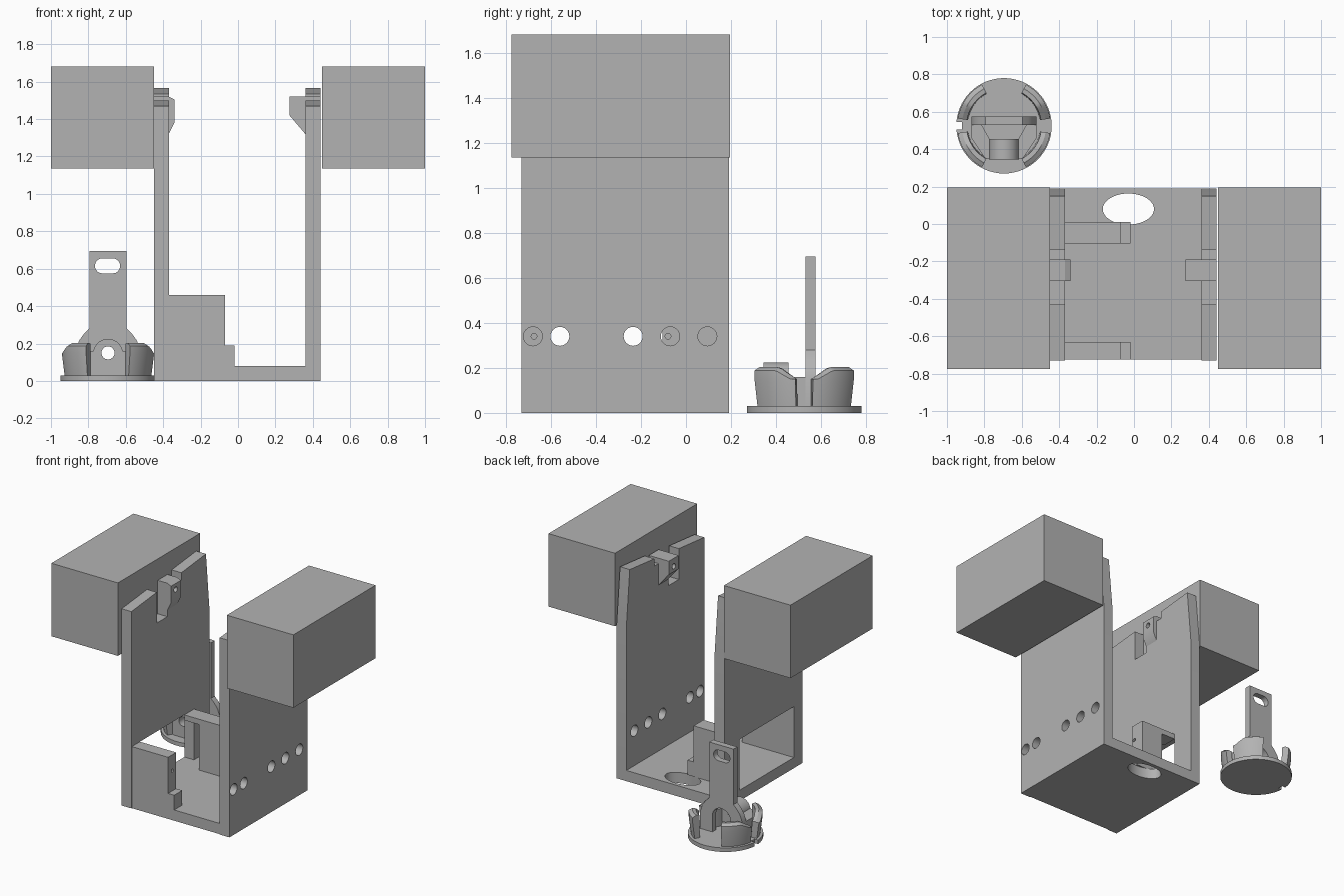
import bpy, bmesh, math
from mathutils import Vector

if "Cube" in bpy.data.objects:
    bpy.data.objects.remove(bpy.data.objects["Cube"])

grey = bpy.data.materials.new("plain_grey")
grey.diffuse_color = (0.45, 0.45, 0.45, 1)
grey.use_nodes = True
grey.node_tree.nodes["Principled BSDF"].inputs["Base Color"].default_value = grey.diffuse_color


def finish(name, bm):
    bmesh.ops.recalc_face_normals(bm, faces=bm.faces)
    me = bpy.data.meshes.new(name)
    bm.to_mesh(me)
    bm.free()
    me.materials.append(grey)
    ob = bpy.data.objects.new(name, me)
    bpy.context.collection.objects.link(ob)
    return ob


def prism(name, pts, axis, lo, hi):
    """Extrude a 2D outline along an axis; outline uses the other two axes in order."""
    place = {'x': lambda a, b, t: (t, a, b), 'y': lambda a, b, t: (a, t, b),
             'z': lambda a, b, t: (a, b, t)}[axis]
    bm = bmesh.new()
    face = bm.faces.new([bm.verts.new(place(a, b, lo)) for a, b in pts])
    r = bmesh.ops.extrude_face_region(bm, geom=[face])
    bmesh.ops.translate(bm, vec=Vector(place(0, 0, hi - lo)),
                        verts=[g for g in r['geom'] if isinstance(g, bmesh.types.BMVert)])
    return finish(name, bm)


def box(name, x0, x1, y0, y1, z0, z1):
    return prism(name, [(x0, y0), (x1, y0), (x1, y1), (x0, y1)], 'z', z0, z1)


def oval(a, b, ra, rb, n=40, start=0, end=2 * math.pi):
    full = end - start > 6.28
    return [(a + ra * math.cos(start + (end - start) * i / (n if full else n - 1)),
             b + rb * math.sin(start + (end - start) * i / (n if full else n - 1)))
            for i in range(n)]


def cut(ob, *cutters):
    for c in cutters:
        c.hide_render = True
        m = ob.modifiers.new("cut", 'BOOLEAN')
        m.object, m.operation, m.solver = c, 'DIFFERENCE', 'EXACT'
    bpy.context.view_layer.update()
    me = bpy.data.meshes.new_from_object(
        ob.evaluated_get(bpy.context.evaluated_depsgraph_get()))
    ob.modifiers.clear()
    ob.data = me
    for c in cutters:
        bpy.data.objects.remove(c)


# Large side blocks
box("left_block", -1, -.45, -.775, .195, 1.135, 1.68)
box("right_block", .45, 1, -.775, .195, 1.135, 1.68)

# Base plate with oval hole
base = box("base_plate", -.37, .36, -.725, .19, 0, .08)
cut(base, prism("cutter", oval(-.03, .08, .137, .083), 'z', -.1, .2))

# Side walls with sloped tops and a slot beside the clip arm
wall = [(-.73, 0), (.19, 0), (.19, 1.15), (.15, 1.565), (-.14, 1.535), (-.14, 1.48),
        (-.19, 1.48), (-.19, 1.52), (-.305, 1.52), (-.305, 1.27), (-.43, 1.27),
        (-.43, 1.5), (-.73, 1.47)]
left = prism("left_wall", wall, 'x', -.45, -.37)
cut(left, box("cutter", -.6, -.3, -.63, .01, .08, .46))
right = prism("right_wall", wall, 'x', .36, .44)
cut(right, *[prism("cutter", oval(y, .34, .042, .042, 24), 'x', .3, .5)
             for y in (-.68, -.56, -.235, -.07, .095)])

# Clip tabs on the inside of the walls
for name, pts in (("left_tab", [(-.37, 1.52), (-.34, 1.505), (-.34, 1.38), (-.37, 1.32)]),
                  ("right_tab", [(.36, 1.52), (.275, 1.52), (.275, 1.42), (.36, 1.32)])):
    tab = prism(name, pts, 'y', -.305, -.19)
    cut(tab, prism("cutter", oval(-.25, 1.46, .02, .02, 16), 'x', -.5, .5))

# Stepped plates rising from the base
step = [(-.37, .08), (-.02, .08), (-.02, .19), (-.07, .19), (-.07, .46), (-.37, .46)]
front = prism("front_plate", step, 'y', -.725, -.63)
back = prism("back_plate", step, 'y', -.105, .01)
cut(front, prism("cutter", oval(-.675, .34, .013, .013, 12), 'x', -.2, 0))
cut(back, box("cutter", -.4, -.25, -.2, .1, .08, .42),
    prism("cutter", oval(-.08, .34, .013, .013, 12), 'x', -.2, 0))

# Round holder: base disc with a small side notch
CX, CY = -.695, .525
disc = prism("holder_disc", oval(CX, CY, .255, .255, 64), 'z', 0, .03)
cut(disc, box("cutter", -1, -.92, CY - .02, CY + .02, -.1, .1))


# Curved clips around the disc, with rounded lips
def clip(name, a0, a1, n=14):
    bm = bmesh.new()
    rings = []
    for i in range(n + 1):
        t = i / n
        a = math.radians(a0 + (a1 - a0) * t)
        top = .15 + .05 * min(1, t * 2.5)
        prof = [(.195, .03), (.235, .03), (.25, .15), (.25, top - .012),
                (.225, top + .003), (.2, top)]
        rings.append([bm.verts.new((CX + r * math.cos(a), CY + r * math.sin(a), z))
                      for r, z in prof])
    for p, q in zip(rings, rings[1:]):
        for k in range(6):
            bm.faces.new((p[k], p[(k + 1) % 6], q[(k + 1) % 6], q[k]))
    bm.faces.new(rings[0])
    bm.faces.new(rings[-1])
    return finish(name, bm)


for k, (a0, a1) in enumerate(((9, 62), (-9, -62), (171, 118), (189, 242))):
    clip(f"holder_clip_{k + 1}", a0, a1)

# Upright strap with curved shoulders, a slot and an arch at the foot
shoulder = [(-.52, .03), (-.52, .16), (-.54, .215), (-.565, .25), (-.595, .28), (-.595, .695)]
strap = prism("holder_strap", shoulder + [(2 * CX - x, z) for x, z in reversed(shoulder)],
              'y', .53, .575)
slot = (oval(-.668, .615, .038, .04, 10, -math.pi / 2, math.pi / 2)
        + oval(-.727, .615, .038, .04, 10, math.pi / 2, 1.5 * math.pi))
arch = [(CX + .075, -.02), *oval(CX, .15, .075, .075, 16, 0, math.pi), (CX - .075, -.02)]
cut(strap, prism("cutter", slot, 'y', .4, .7),
    prism("cutter", [(x, max(z, .02)) for x, z in arch], 'y', .4, .7))

# Rounded bearing block with a pin hole
boss = prism("holder_bearing", [(CX + .08, .03), *oval(CX, .145, .08, .08, 20, 0, math.pi),
                                (CX - .08, .03)], 'y', .345, .455)
cut(boss, prism("cutter", oval(CX, .15, .035, .035, 24), 'y', .2, .6))

# Angled braces joining strap and bearing
for name, s in (("left_brace", -1), ("right_brace", 1)):
    prism(name, [(CX + s * x, y) for x, y in
                 ((.175, .54), (.125, .54), (.075, .45), (.075, .35), (.1, .35), (.175, .46))],
          'z', .03, .16)

# Smooth curved sides, sharp edges kept
for ob in bpy.context.collection.objects:
    ob.select_set(True)
    bpy.context.view_layer.objects.active = ob
bpy.ops.object.shade_smooth_by_angle(angle=math.radians(30))
